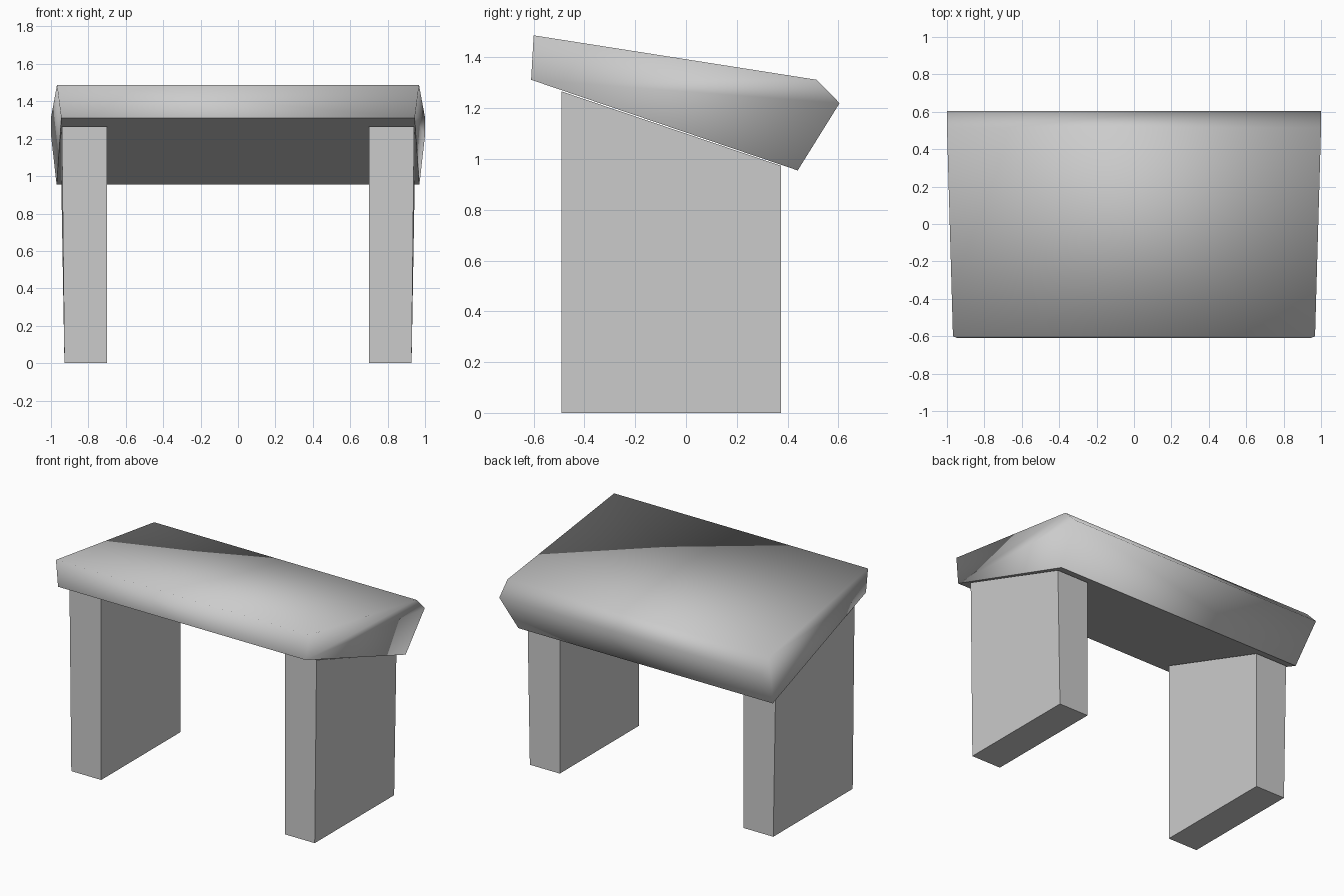
import bpy
import bmesh

if "Cube" in bpy.data.objects:
    bpy.data.objects.remove(bpy.data.objects["Cube"], do_unlink=True)

stone = bpy.data.materials.new("light_grey")
stone.use_nodes = True
GREY = (0.6, 0.6, 0.6, 1)
stone.diffuse_color = GREY
stone.node_tree.nodes["Principled BSDF"].inputs["Base Color"].default_value = GREY


def loft(name, right, left):
    """Solid between two matching outlines, with its faces turned outward."""
    bm = bmesh.new()
    a = [bm.verts.new(p) for p in right]
    b = [bm.verts.new(p) for p in left]
    bm.faces.new(a)
    bm.faces.new(b)
    for i in range(len(a)):
        j = (i + 1) % len(a)
        bm.faces.new((a[i], a[j], b[j], b[i]))
    bmesh.ops.recalc_face_normals(bm, faces=bm.faces)
    mesh = bpy.data.meshes.new(name)
    bm.to_mesh(mesh)
    bm.free()
    mesh.materials.append(stone)
    obj = bpy.data.objects.new(name, mesh)
    bpy.context.collection.objects.link(obj)
    return obj


# Sloping slab: half width, y, z around the side outline
outline = [(0.968, -0.60, 1.487), (0.945, -0.61, 1.312), (0.97, 0.44, 0.955),
           (1.0, 0.605, 1.22), (1.0, 0.515, 1.312)]
slab = loft("slab", [(-x, y, z) for x, y, z in outline], outline)
# Soft shading everywhere but the flat underside
for face in slab.data.polygons:
    face.use_smooth = face.normal.z > -0.8

# Upright legs, slightly wider at the top, cut to the slope of the slab
FRONT, BACK = -0.49, 0.375
for side, name in ((-1, "right_leg"), (1, "left_leg")):
    inner = [(side * 0.70, y, z) for y, z in
             ((FRONT, 0), (BACK, 0), (BACK, 0.973), (FRONT, 1.266))]
    outer = [(side * x, y, z) for x, y, z in
             ((0.928, FRONT, 0), (0.928, BACK, 0), (0.945, BACK, 0.973), (0.942, FRONT, 1.266))]
    loft(name, inner, outer)
